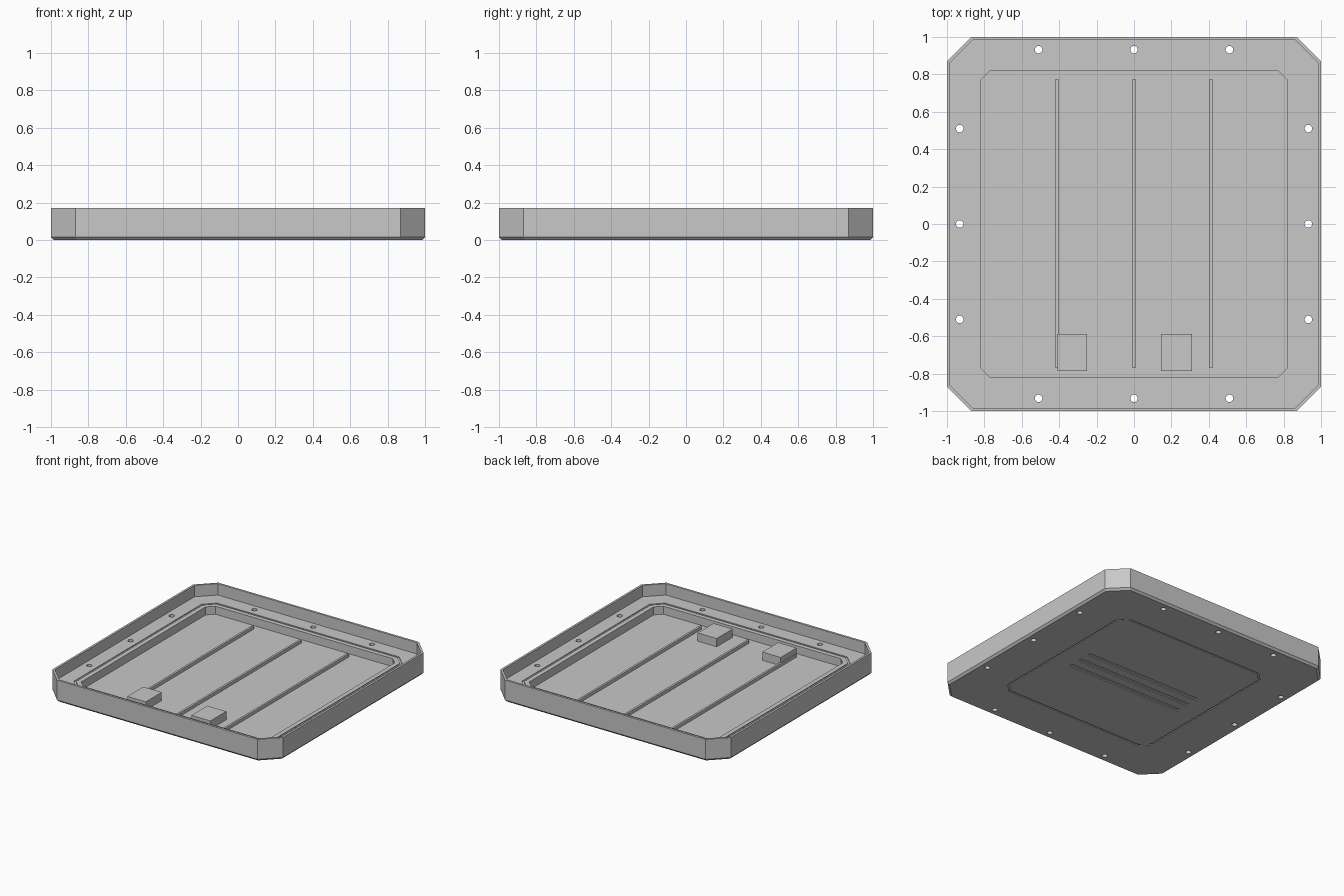
import bpy, bmesh
from mathutils import Matrix

cube = bpy.data.objects.get("Cube")
if cube:
    bpy.data.objects.remove(cube, do_unlink=True)

GREY = (0.58, 0.58, 0.58, 1)
metal = bpy.data.materials.new("grey metal")
metal.use_nodes = True
metal.diffuse_color = GREY
metal.node_tree.nodes["Principled BSDF"].inputs["Base Color"].default_value = GREY


def finish(name, bm):
    bmesh.ops.recalc_face_normals(bm, faces=bm.faces)
    mesh = bpy.data.meshes.new(name)
    bm.to_mesh(mesh)
    bm.free()
    mesh.materials.append(metal)
    obj = bpy.data.objects.new(name, mesh)
    bpy.context.collection.objects.link(obj)
    return obj


def add_box(bm, center, size):
    matrix = Matrix.Translation(center) @ Matrix.Diagonal((*size, 1))
    bmesh.ops.create_cube(bm, size=1, matrix=matrix)


def box(name, x, y, low, high):
    bm = bmesh.new()
    add_box(bm, ((x[0] + x[1]) / 2, (y[0] + y[1]) / 2, (low + high) / 2),
            (x[1] - x[0], y[1] - y[0], high - low))
    return finish(name, bm)


def octagon(bm, half, chamfer, z):
    """Square ring with cut corners."""
    k = half - chamfer
    points = [(half, -k), (half, k), (k, half), (-k, half),
              (-half, k), (-half, -k), (-k, -half), (k, -half)]
    return [bm.verts.new((x, y, z)) for x, y in points]


# Tray shell: rings run from the underside, over the rim, down to the floor
FLOOR, LEDGE, RIM = 0.02, 0.083, 0.172
GROOVE = 0.006
profile = [
    (0.655, 0.06, 0), (0.655, 0.06, GROOVE),          # underside groove
    (0.667, 0.067, GROOVE), (0.667, 0.067, 0),
    (0.985, 0.121, 0), (1, 0.13, 0.016),              # bevelled foot
    (1, 0.13, RIM), (0.983, 0.12, RIM),               # rim
    (0.983, 0.12, LEDGE), (0.87, 0.08, LEDGE),        # bolting ledge
    (0.87, 0.08, LEDGE - GROOVE), (0.855, 0.07, LEDGE - GROOVE),
    (0.855, 0.07, LEDGE), (0.82, 0.05, LEDGE),        # seal groove
    (0.82, 0.05, FLOOR),                              # pocket
]
bm = bmesh.new()
rings = [octagon(bm, *ring) for ring in profile]
for a, b in zip(rings, rings[1:]):
    for i in range(8):
        j = (i + 1) % 8
        bm.faces.new((a[i], a[j], b[j], b[i]))
bm.faces.new(rings[0])
bm.faces.new(rings[-1])
tray = finish("tray", bm)

# Cutters: bolt holes around the ledge and three blind slots underneath
bm = bmesh.new()
for step in (-0.51, 0, 0.51):
    for side in (-0.932, 0.932):
        for x, y in ((step, side), (side, step)):
            bmesh.ops.create_cone(bm, cap_ends=True, segments=24, radius1=0.02,
                                  radius2=0.02, depth=0.4,
                                  matrix=Matrix.Translation((x, y, 0)))
for y in (-0.1, 0, 0.1):
    add_box(bm, (0, y, 0), (1, 0.03, 0.016))
cutter = finish("hole_cutter", bm)
cutter.hide_render = True

cut = tray.modifiers.new("holes", "BOOLEAN")
cut.operation = "DIFFERENCE"
cut.solver = "EXACT"
cut.object = cutter
bpy.context.view_layer.objects.active = tray
tray.select_set(True)
bpy.ops.object.modifier_apply(modifier=cut.name)
bpy.data.objects.remove(cutter, do_unlink=True)
bpy.ops.object.shade_smooth_by_angle()

# Long stiffening ribs on the pocket floor
for name, x in (("right_rib", -0.411), ("middle_rib", 0), ("left_rib", 0.411)):
    box(name, (x - 0.008, x + 0.008), (-0.77, 0.775), FLOOR - 0.005, 0.045)

# Mounting blocks near the front
box("right_block", (-0.41, -0.25), (-0.785, -0.588), FLOOR - 0.005, 0.085)
box("left_block", (0.145, 0.31), (-0.785, -0.588), FLOOR - 0.005, 0.085)
